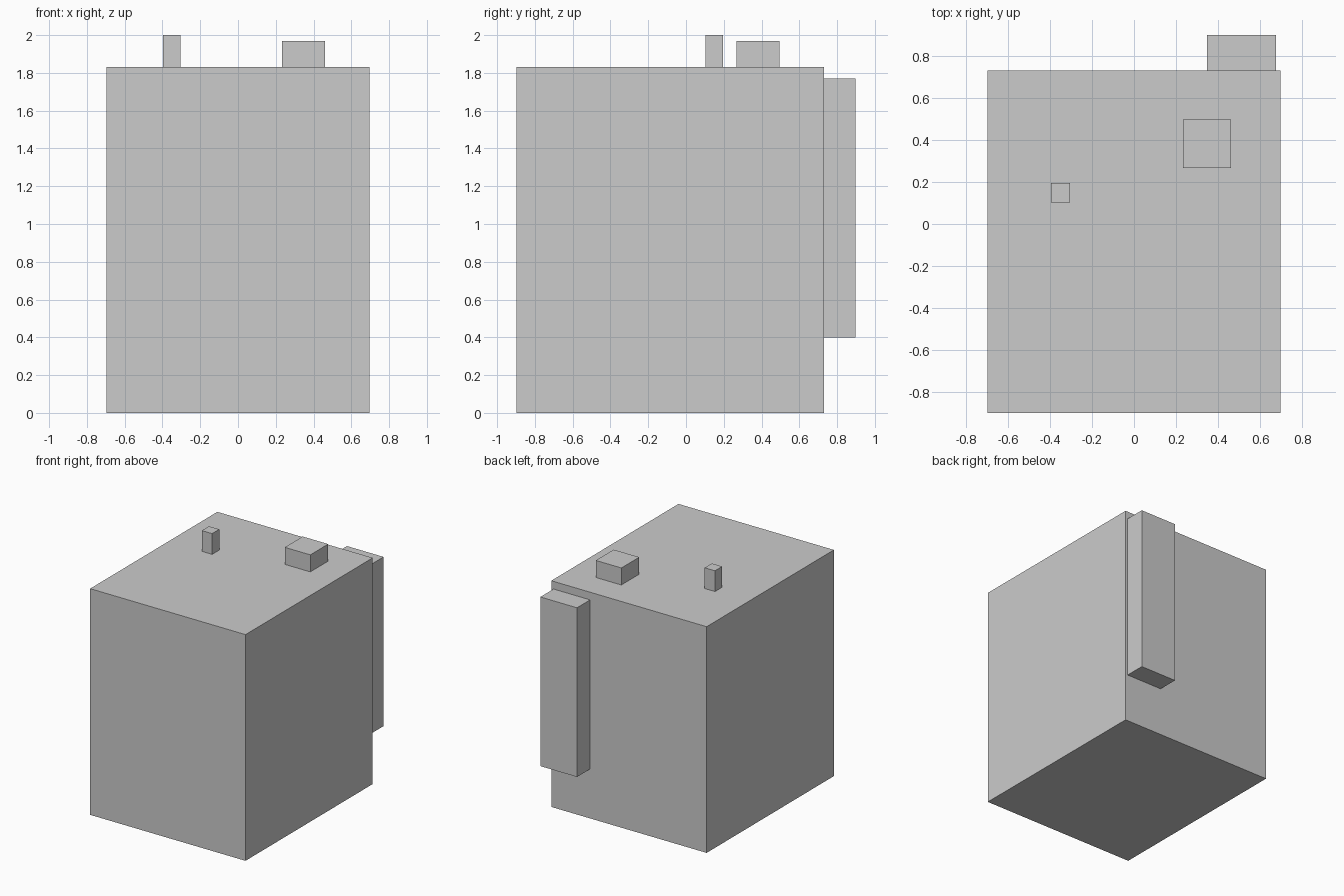
import bpy
import bmesh
from mathutils import Vector

if "Cube" in bpy.data.objects:
    bpy.data.objects.remove(bpy.data.objects["Cube"])


def box(name, lo, hi):
    """Flat-faced box between two opposite corners."""
    lo, hi = Vector(lo), Vector(hi)
    bm = bmesh.new()
    bmesh.ops.create_cube(bm, size=1)
    bmesh.ops.scale(bm, vec=hi - lo, verts=bm.verts)
    mesh = bpy.data.meshes.new(name)
    bm.to_mesh(mesh)
    bm.free()
    obj = bpy.data.objects.new(name, mesh)
    obj.location = (lo + hi) / 2
    bpy.context.collection.objects.link(obj)
    return obj


TOP = 1.832    # top of the main body
BACK = 0.73    # rear face of the main body

# Main block
box("body", (-0.696, -0.898, 0), (0.696, BACK, TOP))
# Vertical duct on the rear face
box("rear_duct", (0.348, BACK, 0.40), (0.676, 0.898, 1.77))
# Roof fittings
box("roof_vent", (0.232, 0.267, TOP), (0.461, 0.496, 1.97))
box("roof_post", (-0.396, 0.103, TOP), (-0.304, 0.195, 2.0))
